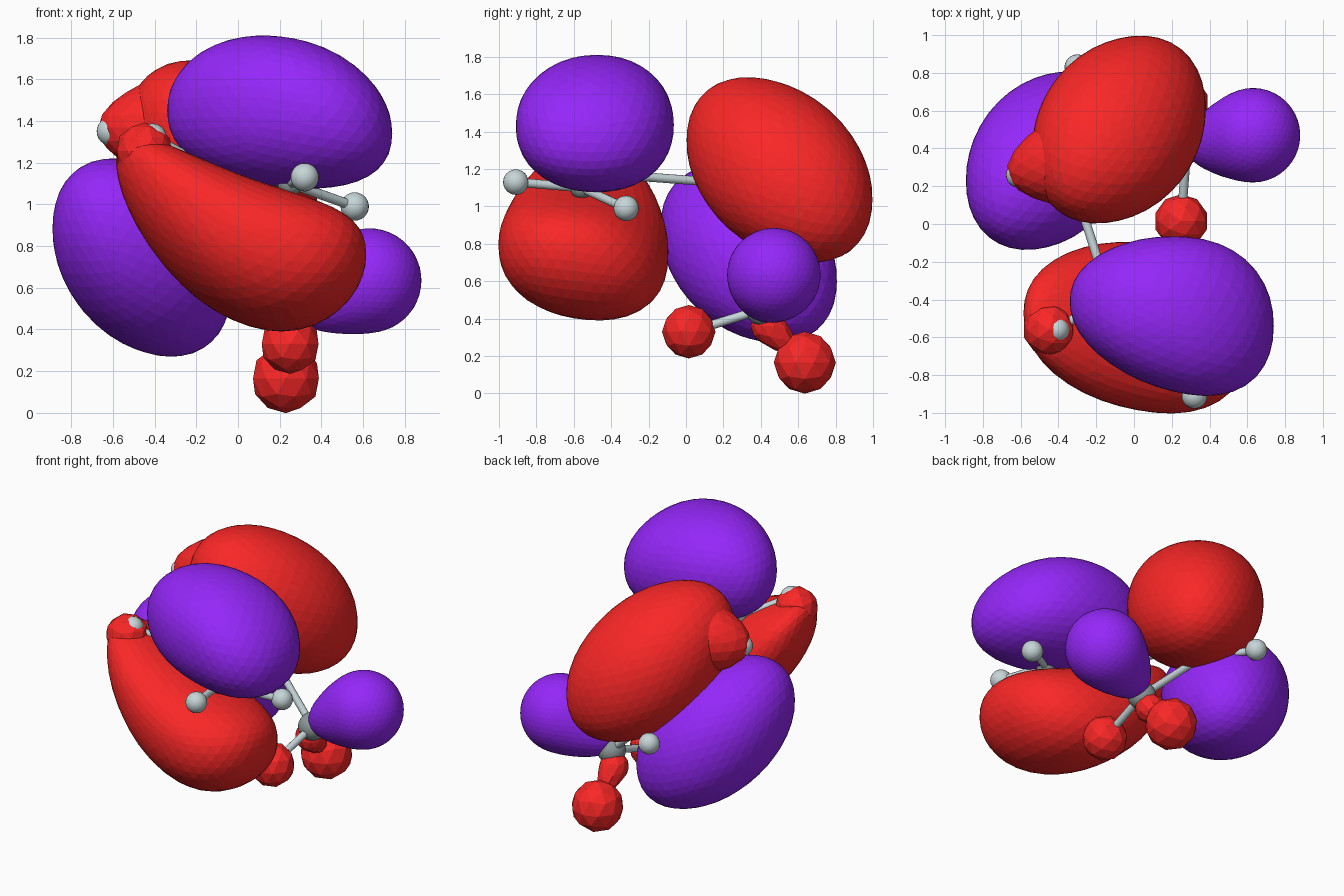
import bpy, bmesh
from math import sqrt
from mathutils import Vector, Matrix

if "Cube" in bpy.data.objects:
    bpy.data.objects.remove(bpy.data.objects["Cube"])


def material(name, rgb):
    m = bpy.data.materials.new(name)
    m.diffuse_color = (*rgb, 1)
    m.use_nodes = True
    m.node_tree.nodes["Principled BSDF"].inputs["Base Color"].default_value = m.diffuse_color
    return m


RED = material("red", (0.95, 0.02, 0.02))
PURPLE = material("purple", (0.30, 0.02, 0.95))
PALE = material("pale_grey", (0.57, 0.67, 0.69))
DARK = material("dark_grey", (0.27, 0.32, 0.32))


def make(name, bm, mat, smooth=False):
    bmesh.ops.recalc_face_normals(bm, faces=bm.faces)
    for f in bm.faces:
        f.smooth = smooth
    me = bpy.data.meshes.new(name)
    bm.to_mesh(me)
    bm.free()
    me.materials.append(mat)
    ob = bpy.data.objects.new(name, me)
    bpy.context.collection.objects.link(ob)
    return ob


def atom(name, loc, r, mat):
    bm = bmesh.new()
    bmesh.ops.create_uvsphere(bm, u_segments=24, v_segments=12, radius=r,
                              matrix=Matrix.Translation(loc))
    make(name, bm, mat, True)


def bond(name, a, b, r=0.024):
    a, b = Vector(a), Vector(b)
    d = b - a
    rot = d.to_track_quat('Z', 'Y').to_matrix().to_4x4()
    bm = bmesh.new()
    bmesh.ops.create_cone(bm, segments=12, radius1=r, radius2=r, depth=d.length,
                          matrix=Matrix.Translation((a + b) / 2) @ rot)
    make(name, bm, PALE, True)


def lobe(name, mat, centre, half, xy, xz, yz, taper=0, bend=0, q=2.1):
    """Tilted, slightly boxy ellipsoid: half extents plus shears, with egg taper and bend."""
    a = half[0]
    b, c = xy / a, xz / a
    d = sqrt(half[1] ** 2 - b * b)
    e = (yz - b * c) / d
    f = sqrt(half[2] ** 2 - c * c - e * e)
    shape = Matrix(((a, 0, 0), (b, d, 0), (c, e, f)))
    bm = bmesh.new()
    bmesh.ops.create_icosphere(bm, subdivisions=4, radius=1)
    for v in bm.verts:
        u = v.co / sum(abs(k) ** q for k in v.co) ** (1 / q)
        p = shape @ u
        p.y += d * u.y * taper * u.x
        p.z += bend * u.x * u.x
        v.co = Vector(centre) + p
    make(name, bm, mat)


def drop(name, mat, centre, r, tip=None, sub=2):
    """Ball drawn out to a point at the tip."""
    centre = Vector(centre)
    bm = bmesh.new()
    bmesh.ops.create_icosphere(bm, subdivisions=sub, radius=1)
    if tip is not None:
        d = Vector(tip) - centre
        reach = d.length
        d.normalize()
    for v in bm.verts:
        u = v.co.normalized()
        v.co = centre + u * r
        if tip is not None:
            t = max(0, u.dot(d))
            v.co += d * (reach - r) * t ** 3
    make(name, bm, mat)


# Ball and stick frame
carbons = [(0.25, -0.56, 1.10), (-0.13, -0.38, 1.17), (-0.30, 0.15, 1.13),
           (-0.11, 0.50, 0.82), (0.28, 0.41, 0.45)]
hydrogens = [(0, (0.32, -0.91, 1.13)), (0, (0.56, -0.32, 0.99)),
             (1, (-0.41, -0.56, 1.32)), (2, (-0.61, 0.26, 1.35)),
             (3, (-0.30, 0.83, 0.81)), (4, (0.24, 0.66, 0.16)),
             (4, (0.25, 0.02, 0.33)), (4, (0.63, 0.47, 0.65))]
for i, c in enumerate(carbons):
    atom(f"carbon_ball_{i + 1}", c, 0.09 if i == 4 else 0.06, DARK)
    if i:
        bond(f"chain_stick_{i}", carbons[i - 1], c)
for i, (k, h) in enumerate(hydrogens):
    atom(f"hydrogen_ball_{i + 1}", h, 0.068, PALE)
    bond(f"hydrogen_stick_{i + 1}", carbons[k], h)

# Four large lobes
lobe("front_upper_lobe", PURPLE, (0.20, -0.475, 1.445), (0.54, 0.415, 0.365),
     -0.035, -0.03, 0.0, taper=0.17, bend=-0.05, q=2.15)
lobe("front_lower_lobe", RED, (0.015, -0.54, 0.785), (0.60, 0.45, 0.42),
     -0.04, -0.135, -0.01, taper=0.10, bend=0.20, q=2.2)
lobe("back_upper_lobe", RED, (-0.08, 0.50, 1.195), (0.46, 0.495, 0.49),
     0.05, -0.065, -0.075)
lobe("back_lower_lobe", PURPLE, (-0.46, 0.335, 0.745), (0.43, 0.47, 0.47),
     0.045, -0.06, -0.065)

# Bumps where the large lobes wrap a hydrogen
drop("front_lobe_bump", RED, (-0.45, -0.56, 1.255), 0.138)
drop("back_lobe_bump", RED, (-0.36, 0.33, 1.37), 0.23, tip=(-0.67, 0.26, 1.36), sub=3)

# Small lobes on the end group
drop("end_side_lobe", PURPLE, (0.63, 0.47, 0.635), 0.25, tip=(0.27, 0.41, 0.47), sub=4)
drop("end_bottom_lobe", RED, (0.23, 0.635, 0.165), 0.166)
drop("end_front_lobe", RED, (0.25, 0.015, 0.33), 0.143)
drop("end_neck", RED, (0.24, 0.44, 0.36), 0.095, tip=(0.24, 0.60, 0.20))
